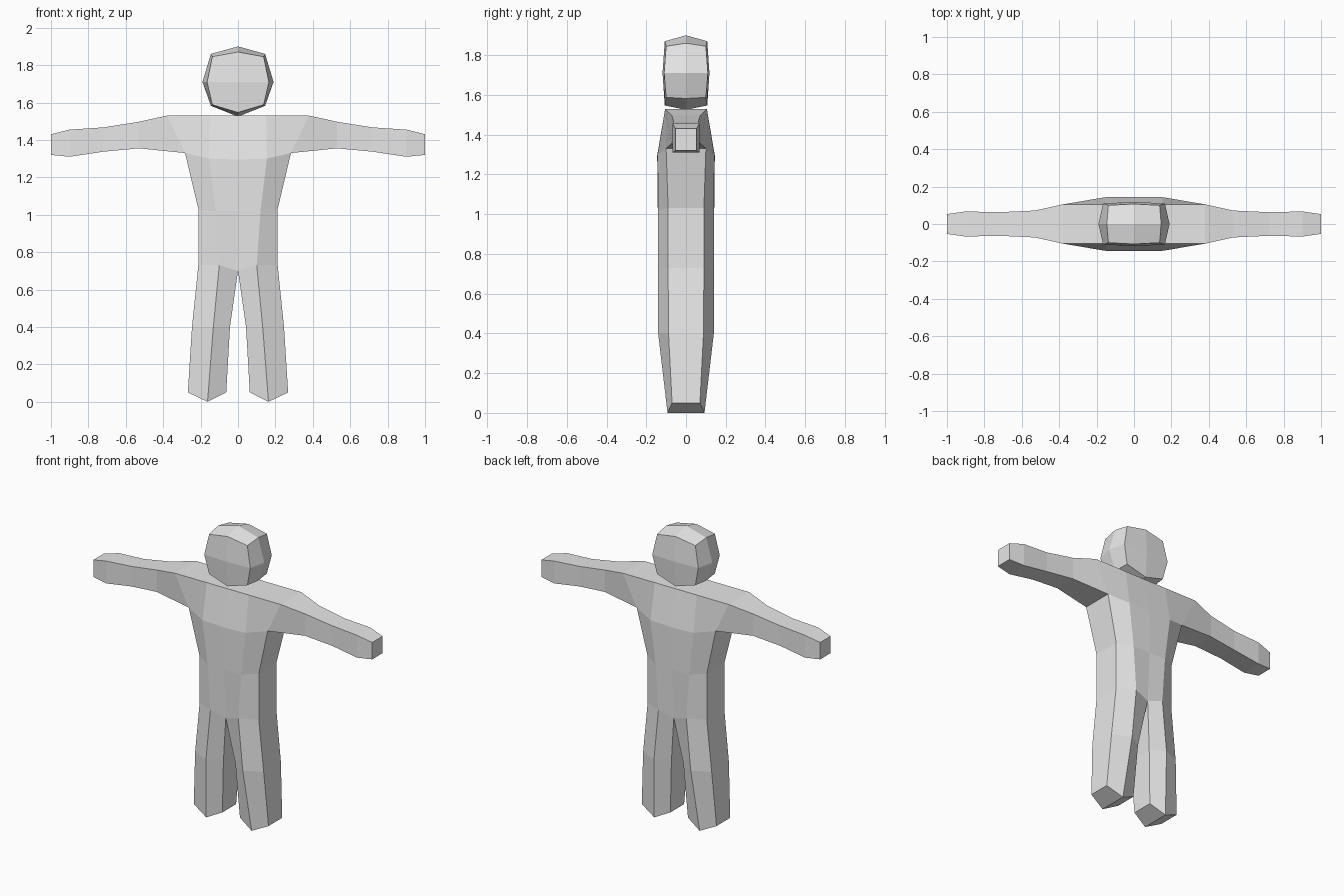
import bpy, bmesh

if "Cube" in bpy.data.objects:
    bpy.data.objects.remove(bpy.data.objects["Cube"])

grey = bpy.data.materials.new("plain grey")
grey.diffuse_color = (0.8, 0.8, 0.8, 1)
grey.use_nodes = True
grey.node_tree.nodes["Principled BSDF"].inputs["Base Color"].default_value = grey.diffuse_color


def finish(name, bm):
    bmesh.ops.remove_doubles(bm, verts=bm.verts, dist=0.0005)
    bmesh.ops.recalc_face_normals(bm, faces=bm.faces)
    mesh = bpy.data.meshes.new(name)
    bm.to_mesh(mesh)
    bm.free()
    mesh.materials.append(grey)
    obj = bpy.data.objects.new(name, mesh)
    bpy.context.collection.objects.link(obj)


def strips(rows):
    """Quads between neighbouring rows of points."""
    return [(a[i], a[i + 1], b[i + 1], b[i])
            for a, b in zip(rows, rows[1:]) for i in range(len(a) - 1)]


def mid(p):
    return (p[0], 0, p[2])


# One quarter of the body (right half, front half); the rest is mirrored
# Torso rows: centre, ridge, side
hip = [(0, -.125, .70), (.10, -.14, .73), (.212, -.09, .73)]
waist = [(0, -.142, 1.02), (.12, -.14, 1.02), (.212, -.09, 1.03)]
chest = [(0, -.145, 1.295), (.155, -.143, 1.30), (.283, -.10, 1.33)]
top = [(0, -.105, 1.53), (.15, -.105, 1.53), (.38, -.105, 1.53)]
torso = [r + [mid(r[2])] for r in (hip, waist, chest)]
quads = strips(torso) + strips([chest, top]) + strips([top, [mid(p) for p in top]])

# Arm: x, half depth, top height, bottom height
arm = [[mid(top[2]), top[2], chest[2], mid(chest[2])]]
for x, y, t, b in [(.53, .072, 1.497, 1.355), (.72, .063, 1.467, 1.337),
                   (.90, .067, 1.455, 1.31), (1.0, .053, 1.43, 1.32)]:
    arm.append([(x, 0, t), (x, -y, t), (x, -y, b), (x, 0, b)])
quads += strips(arm) + [tuple(arm[-1])]

# Leg rows: inner middle, inner edge, front ridge, outer edge, outer middle
leg = [[mid(hip[0])] + hip + [mid(hip[2])]]
for z, inner, ridge, outer, y, yr, zr in [(.40, .043, .132, .246, .088, .14, .40),
                                          (.05, .063, .163, .268, .07, .093, 0)]:
    leg.append([(inner, 0, z), (inner, -y, z), (ridge, -yr, zr),
                (outer, -y, z), (outer, 0, z)])
im, i, r, o, om = leg[-1]
quads += strips(leg) + [(im, i, r, mid(r)), (mid(r), r, o, om)]

bm = bmesh.new()
for sx in (1, -1):
    for sy in (1, -1):
        for q in quads:
            bm.faces.new([bm.verts.new((x * sx, y * sy, z)) for x, y, z in q])
finish("body", bm)


# Head: a rounded box with two by two faces per side
def head_point(i, j, k):
    x = i * {(0, 0): .19, (1, 0): .165, (0, 1): .145, (1, 1): .137}[abs(j), abs(k)]
    y = j * {(0, 0): .118, (1, 0): .11, (0, 1): .107, (1, 1): .10}[abs(i), abs(k)]
    upper = {(0, 0): 1.90, (0, 1): 1.87, (1, 0): 1.86, (1, 1): 1.845}
    lower = {(0, 0): 1.525, (0, 1): 1.547, (1, 0): 1.582, (1, 1): 1.588}
    z = 1.71 if k == 0 else (upper if k > 0 else lower)[abs(i), abs(j)]
    return (x, y, z)


bm = bmesh.new()
for axis in range(3):
    for side in (-1, 1):
        rows = []
        for u in (-1, 0, 1):
            row = []
            for v in (-1, 0, 1):
                c = [u, v]
                c.insert(axis, side)
                row.append(head_point(*c))
            rows.append(row)
        for q in strips(rows):
            bm.faces.new([bm.verts.new(p) for p in q])
finish("head", bm)
